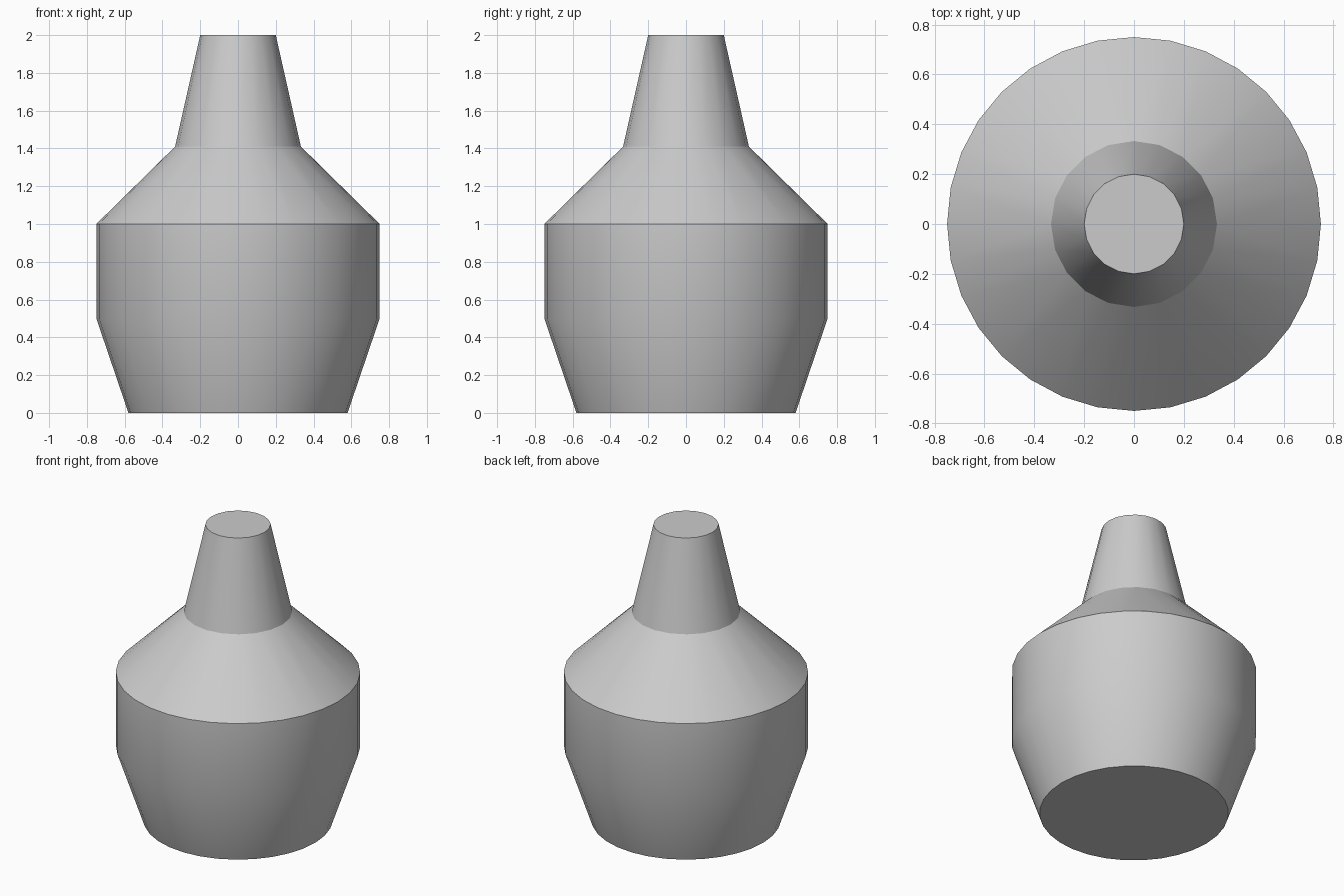
import bpy
import bmesh
from math import cos, sin, tau, radians

cube = bpy.data.objects.get("Cube")
if cube:
    bpy.data.objects.remove(cube, do_unlink=True)

# One plain grey for the whole vessel
grey = bpy.data.materials.new("plain grey")
grey.use_nodes = True
colour = (0.6, 0.6, 0.6, 1)
grey.diffuse_color = colour
grey.node_tree.nodes["Principled BSDF"].inputs["Base Color"].default_value = colour

# Rings from foot to lip: radius, height, sides
RINGS = [
    (0.58, 0.0, 32),
    (0.75, 0.5, 32),
    (0.75, 1.0, 32),
    (0.333, 1.41, 20),
    (0.2, 2.0, 20),
]

bm = bmesh.new()


def add_ring(radius, height, sides):
    verts = [bm.verts.new((radius * cos(tau * i / sides),
                           radius * sin(tau * i / sides), height))
             for i in range(sides)]
    edges = [bm.edges.new((verts[i - 1], verts[i])) for i in range(sides)]
    return verts, edges


# Walls of the foot, belly, shoulder and neck
rings = [add_ring(*ring) for ring in RINGS]
for (_, lower), (_, upper) in zip(rings, rings[1:]):
    bmesh.ops.bridge_loops(bm, edges=lower + upper)

# Flat base and flat closed top
for verts, _ in (rings[0], rings[-1]):
    bm.faces.new(verts)
bmesh.ops.recalc_face_normals(bm, faces=bm.faces)

mesh = bpy.data.meshes.new("bottle_body")
bm.to_mesh(mesh)
bm.free()
mesh.materials.append(grey)
bottle = bpy.data.objects.new("bottle_body", mesh)
bpy.context.collection.objects.link(bottle)

# Smooth walls, crisp rims
bpy.ops.object.select_all(action='DESELECT')
bottle.select_set(True)
bpy.context.view_layer.objects.active = bottle
bpy.ops.object.shade_smooth_by_angle(angle=radians(30))
